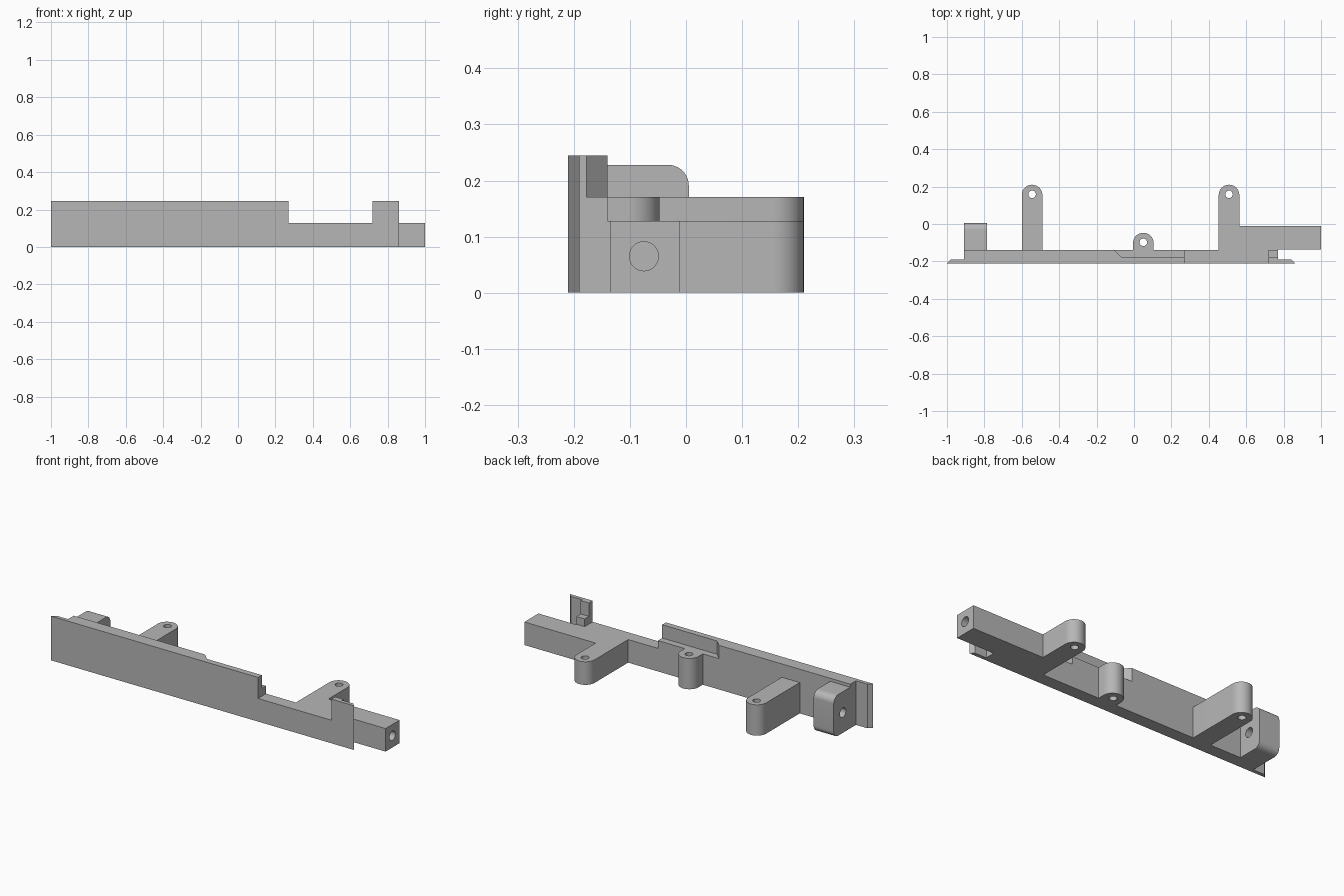
import bpy
import bmesh
from math import cos, sin, pi

cube = bpy.data.objects.get("Cube")
if cube:
    bpy.data.objects.remove(cube, do_unlink=True)

GREY = (0.47, 0.47, 0.47, 1.0)
mat = bpy.data.materials.new("plain grey")
mat.use_nodes = True
mat.diffuse_color = GREY
mat.node_tree.nodes["Principled BSDF"].inputs["Base Color"].default_value = GREY

# Shared dimensions
FRONT, PLATE_BACK, LIP_BACK, RAIL_BACK = -0.21, -0.19, -0.177, -0.14
LOW, MID, HIGH = 0.128, 0.171, 0.245
BOSS_R = 0.055
PLACE = {"x": lambda u, v, w: (w, u, v),
         "y": lambda u, v, w: (u, w, v),
         "z": lambda u, v, w: (u, v, w)}


def loft(name, axis, start, lo, end, hi):
    """Solid between two matching profiles placed along an axis."""
    bm = bmesh.new()
    a = [bm.verts.new(PLACE[axis](u, v, lo)) for u, v in start]
    b = [bm.verts.new(PLACE[axis](u, v, hi)) for u, v in end]
    bm.faces.new(a)
    bm.faces.new(b)
    for i in range(len(a)):
        j = (i + 1) % len(a)
        bm.faces.new((a[i], a[j], b[j], b[i]))
    bmesh.ops.recalc_face_normals(bm, faces=bm.faces)
    mesh = bpy.data.meshes.new(name)
    bm.to_mesh(mesh)
    bm.free()
    mesh.materials.append(mat)
    obj = bpy.data.objects.new(name, mesh)
    bpy.context.collection.objects.link(obj)
    return obj


def prism(name, axis, profile, lo, hi):
    return loft(name, axis, profile, lo, profile, hi)


def arc(cx, cy, r, start, sweep, steps):
    return [(cx + r * cos(start + sweep * i / steps),
             cy + r * sin(start + sweep * i / steps)) for i in range(steps + 1)]


def drill(obj, axis, u, v, r, lo, hi):
    """Cut a round hole along an axis."""
    cutter = prism("hole_cutter", axis, arc(u, v, r, 0, 2 * pi, 32)[:-1], lo, hi)
    cutter.hide_render = True
    mod = obj.modifiers.new("hole", "BOOLEAN")
    mod.operation, mod.solver, mod.object = "DIFFERENCE", "EXACT", cutter
    select(obj)
    bpy.ops.object.modifier_apply(modifier=mod.name)
    bpy.data.objects.remove(cutter, do_unlink=True)


def select(obj):
    bpy.ops.object.select_all(action="DESELECT")
    obj.select_set(True)
    bpy.context.view_layer.objects.active = obj


def smooth(obj):
    select(obj)
    bpy.ops.object.shade_smooth_by_angle()


def rail_profile(left, right, shelf_start, shelf):
    """Stepped outline: tall wall, shelf, low gap, then an end post."""
    return [(left, 0), (right, 0), (right, shelf), (0.72, shelf), (0.72, LOW),
            (0.27, LOW), (0.27, shelf), (shelf_start, shelf),
            (shelf_start, HIGH), (left, HIGH)]


def wall_profile(left, right):
    return [(left, 0), (right, 0), (right, HIGH), (0.72, HIGH), (0.72, LOW),
            (0.27, LOW), (0.27, HIGH), (left, HIGH)]


# Front plate with bevelled ends, then the rail behind it
loft("front_plate", "y", wall_profile(-1, 0.86), FRONT,
     wall_profile(-0.98, 0.84), PLATE_BACK)
prism("rail_lip", "y", wall_profile(-0.91, 0.77), PLATE_BACK, LIP_BACK)
loft("rail_shelf", "y", rail_profile(-0.91, 0.77, -0.067, MID), LIP_BACK,
     rail_profile(-0.91, 0.77, -0.104, MID), RAIL_BACK)

# Screw bosses with rounded ends and vertical holes
for name, x, y, top in (("right_boss", -0.545, 0.155, MID),
                        ("middle_boss", 0.05, -0.102, MID),
                        ("left_boss", 0.508, 0.155, LOW)):
    outline = [(x - BOSS_R, RAIL_BACK), (x + BOSS_R, RAIL_BACK)]
    outline += arc(x, y, BOSS_R, 0, pi, 24)
    boss = prism(name, "z", outline, 0, top)
    drill(boss, "z", x, y + 0.004, 0.02, -0.1, 0.4)
    smooth(boss)

# Side arm with a hole in its end
inner = 0.508 + BOSS_R
arm = prism("side_arm", "z",
            [(inner, RAIL_BACK), (0.77, RAIL_BACK), (0.77, -0.135), (1, -0.135),
             (1, -0.012), (inner, -0.012)], 0, LOW)
drill(arm, "x", -0.075, 0.065, 0.026, 0.75, 1.1)
smooth(arm)

# End block with rounded back edges and a cross hole
r, back, top = 0.037, 0.005, 0.228
outline = [(RAIL_BACK, top), (RAIL_BACK, 0)]
outline += arc(back - r, r, r, -pi / 2, pi / 2, 10)
outline += arc(back - r, top - r, r, 0, pi / 2, 10)
block = prism("end_block", "x", outline, -0.91, -0.787)
drill(block, "x", -0.075, 0.112, 0.026, -1.1, -0.6)
smooth(block)
